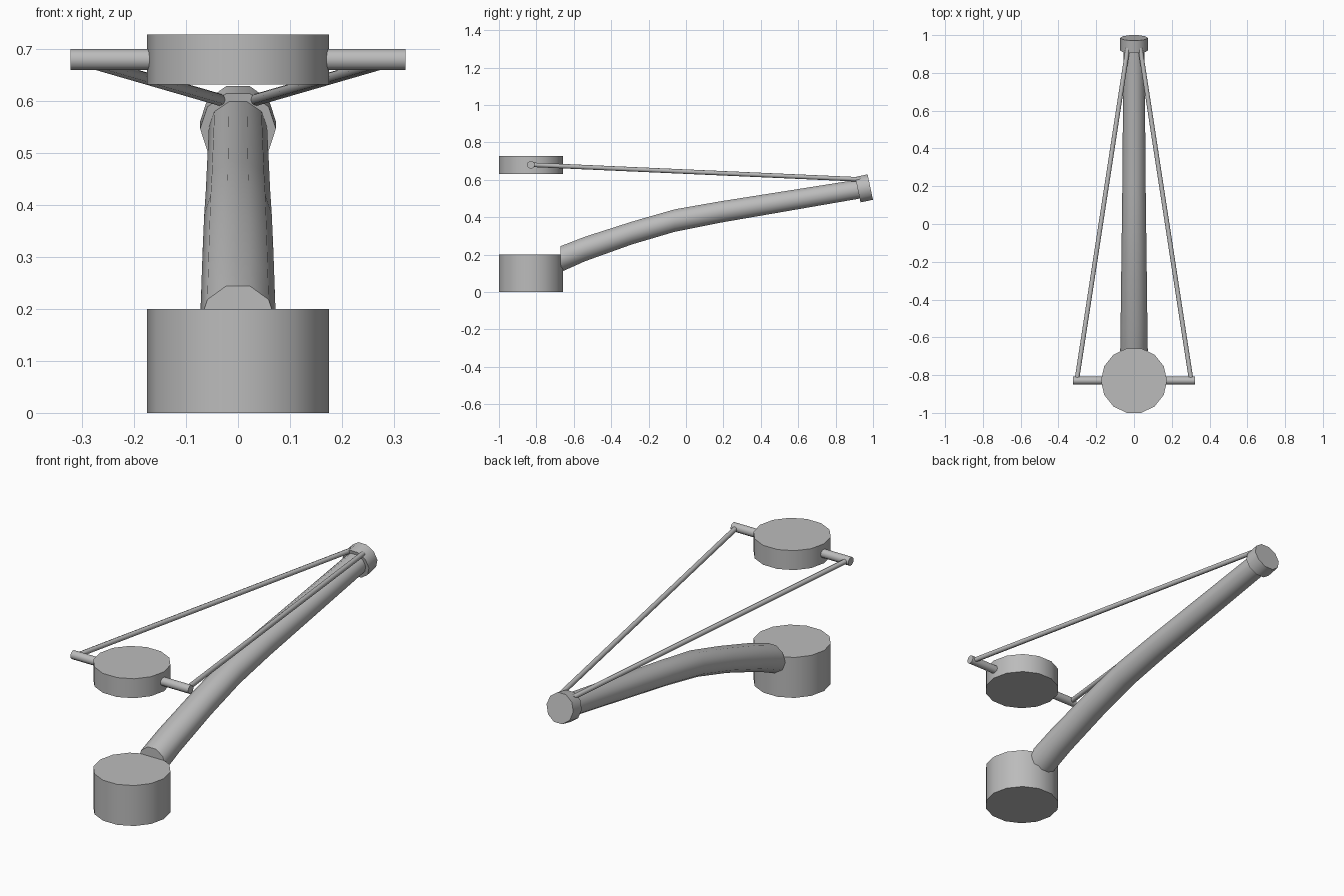
import bpy, bmesh, math
from mathutils import Vector

if "Cube" in bpy.data.objects:
    bpy.data.objects.remove(bpy.data.objects["Cube"])

grey = bpy.data.materials.new("mid grey")
grey.diffuse_color = (0.5, 0.5, 0.5, 1)
grey.use_nodes = True
grey.node_tree.nodes["Principled BSDF"].inputs["Base Color"].default_value = grey.diffuse_color


def loft(name, rings):
    """Skin a list of equal-length point rings and cap both ends."""
    bm = bmesh.new()
    loops = [[bm.verts.new(p) for p in ring] for ring in rings]
    n = len(loops[0])
    for a, b in zip(loops, loops[1:]):
        for i in range(n):
            j = (i + 1) % n
            bm.faces.new((a[i], a[j], b[j], b[i]))
    bm.faces.new(loops[0][::-1])
    bm.faces.new(loops[-1])
    bmesh.ops.recalc_face_normals(bm, faces=bm.faces)
    me = bpy.data.meshes.new(name)
    bm.to_mesh(me)
    bm.free()
    me.materials.append(grey)
    me.shade_smooth()
    me.set_sharp_from_angle(angle=math.radians(50))
    ob = bpy.data.objects.new(name, me)
    bpy.context.collection.objects.link(ob)
    return ob


def ring(center, u, v, ru, rv, n):
    c, u, v = Vector(center), Vector(u), Vector(v)
    return [c + u * ru * math.cos(2 * math.pi * i / n)
            + v * rv * math.sin(2 * math.pi * i / n) for i in range(n)]


def rod(name, a, b, r, n):
    """Round bar between two points."""
    d = (Vector(b) - Vector(a)).normalized()
    ref = Vector((0, 1, 0)) if abs(d.x) > 0.9 else Vector((1, 0, 0))
    u = (ref - d * ref.dot(d)).normalized()
    v = u.cross(d)
    return loft(name, [ring(a, u, v, r, r, n), ring(b, u, v, r, r, n)])


HUB_Y = -0.829

# base drum and upper disc
rod("base_drum", (0, HUB_Y, 0), (0, HUB_Y, 0.2), 0.175, 14)
rod("upper_disc", (0, HUB_Y, 0.632), (0, HUB_Y, 0.728), 0.175, 14)

# cross axle through the disc
rod("axle", (-0.322, HUB_Y, 0.68), (0.322, HUB_Y, 0.68), 0.021, 10)

# curved, tapering arm: y, z, half width, half height
path = [(-0.672, 0.175, 0.073, 0.073), (-0.54, 0.230, 0.071, 0.069),
        (-0.29, 0.315, 0.068, 0.064), (-0.06, 0.382, 0.065, 0.063),
        (0.18, 0.427, 0.062, 0.060), (0.93, 0.551, 0.056, 0.054)]
loft("curved_arm", [ring((0, y, z), (1, 0, 0), (0, 0, 1), w, h, 10)
                    for y, z, w, h in path])

# tilted cap on the arm tip
axis = Vector((0, 0.978, 0.208))
mid = Vector((0, 0.952, 0.554))
rod("arm_cap", mid - axis * 0.034, mid + axis * 0.034, 0.073, 10)

# two tie rods from the axle ends to the cap
for side, label in ((-1, "left"), (1, "right")):
    rod(label + "_tie_rod", (side * 0.302, -0.822, 0.68),
        (side * 0.033, 0.93, 0.602), 0.012, 8)
